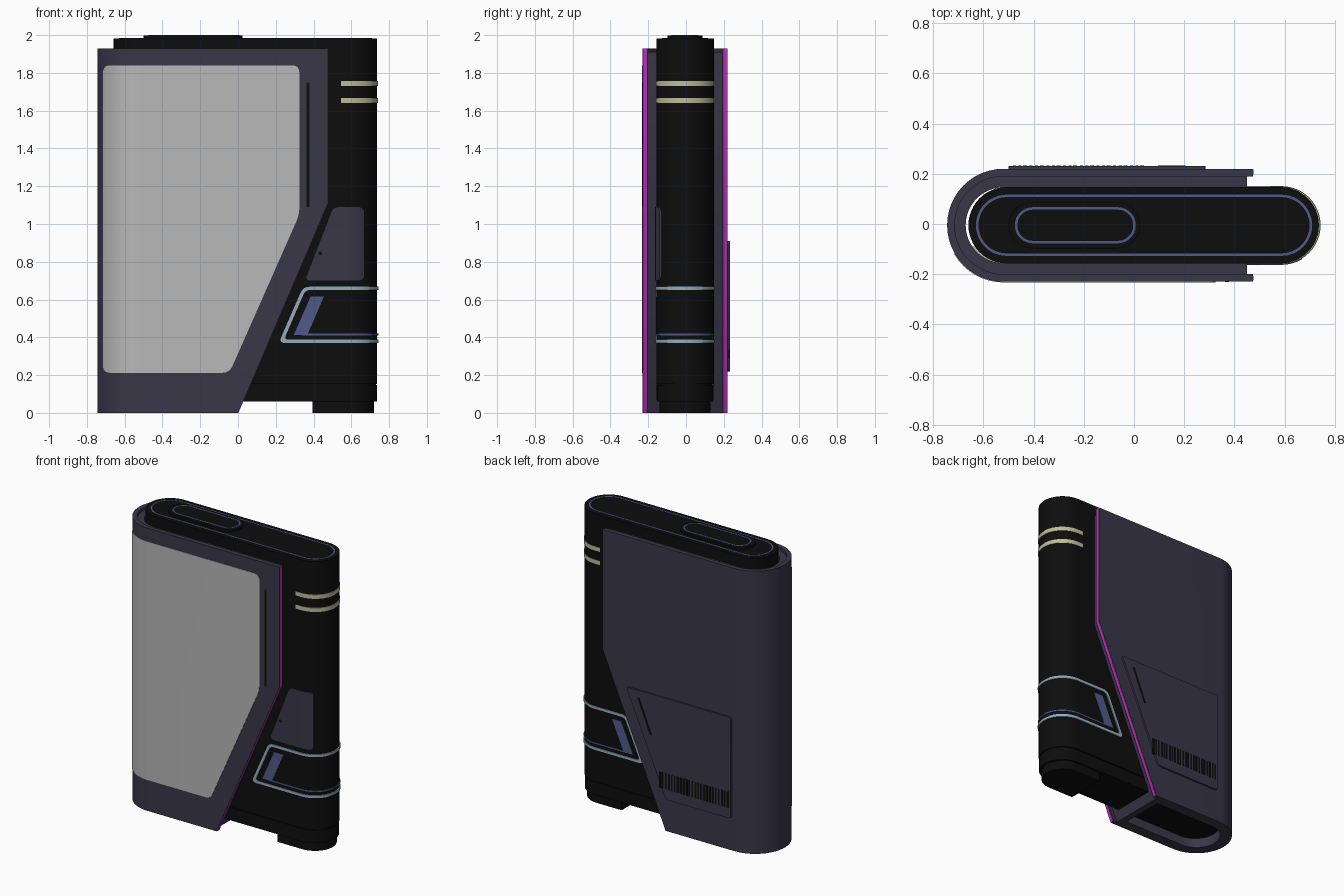
import bpy, bmesh, math
from mathutils import Vector

cube = bpy.data.objects.get("Cube")
if cube:
    bpy.data.objects.remove(cube, do_unlink=True)

YC = -0.005  # depth centre of the casing


def material(name, r, g, b):
    m = bpy.data.materials.new(name)
    m.use_nodes = True
    m.diffuse_color = (r, g, b, 1)
    bsdf = next(n for n in m.node_tree.nodes if n.type == 'BSDF_PRINCIPLED')
    bsdf.inputs["Base Color"].default_value = (r, g, b, 1)
    bsdf.inputs["Roughness"].default_value = 0.6
    return m


BLACK = material("black plastic", 0.004, 0.004, 0.004)
PURPLE = material("dark purple shell", 0.042, 0.038, 0.064)
GREY = material("light grey panel", 0.48, 0.48, 0.48)
CREAM = material("cream stripe", 0.5, 0.5, 0.32)
PALE = material("pale blue trim", 0.3, 0.41, 0.5)
BLUE = material("blue accent", 0.08, 0.1, 0.26)
MAGENTA = material("magenta edge", 0.55, 0.025, 0.55)


def smooth(obj):
    bpy.ops.object.select_all(action='DESELECT')
    obj.select_set(True)
    bpy.context.view_layer.objects.active = obj
    bpy.ops.object.shade_smooth_by_angle(angle=math.radians(30))


def finish(name, bm, mat):
    bmesh.ops.recalc_face_normals(bm, faces=bm.faces[:])
    mesh = bpy.data.meshes.new(name)
    bm.to_mesh(mesh)
    bm.free()
    mesh.materials.append(mat)
    obj = bpy.data.objects.new(name, mesh)
    bpy.context.collection.objects.link(obj)
    smooth(obj)
    return obj


def stadium(x0, x1, r, n=24):
    """Outline with two round ends, seen from above."""
    pts = []
    for cx, start in ((x1 - r, -math.pi / 2), (x0 + r, math.pi / 2)):
        for i in range(n + 1):
            a = start + math.pi * i / n
            pts.append((cx + r * math.cos(a), YC + r * math.sin(a)))
    return pts


def slab(name, x0, x1, r, z0, z1, mat):
    """Solid with a stadium plan."""
    bm = bmesh.new()
    pts = stadium(x0, x1, r)
    lo, hi = ([bm.verts.new((x, y, z)) for x, y in pts] for z in (z0, z1))
    bm.faces.new(lo)
    bm.faces.new(hi)
    for i in range(len(pts)):
        bm.faces.new((lo[i - 1], lo[i], hi[i], hi[i - 1]))
    return finish(name, bm, mat)


def ring(name, x0, x1, r, w, z0, z1, mat):
    """Stadium tube with wall thickness w."""
    bm = bmesh.new()
    out, inn = stadium(x0, x1, r), stadium(x0 + w, x1 - w, r - w)
    loops = [[bm.verts.new((x, y, z)) for x, y in pts]
             for pts, z in ((out, z0), (out, z1), (inn, z1), (inn, z0))]
    for k in range(4):
        a, b = loops[k - 1], loops[k]
        for i in range(len(a)):
            bm.faces.new((a[i - 1], a[i], b[i], b[i - 1]))
    return finish(name, bm, mat)


def rounded(pts, r, n=6):
    """Round every corner of an x-z outline."""
    res = []
    for i, p in enumerate(pts):
        p = Vector(p)
        a = p + (Vector(pts[i - 1]) - p).normalized() * r
        b = p + (Vector(pts[(i + 1) % len(pts)]) - p).normalized() * r
        for k in range(n + 1):
            t = k / n
            res.append(a * (1 - t) ** 2 + p * 2 * t * (1 - t) + b * t * t)
    return res


def prism(name, outlines, y0, y1, mat):
    """Extrude x-z outlines along y."""
    bm = bmesh.new()
    for pts in outlines:
        lo, hi = ([bm.verts.new((p[0], y, p[1])) for p in pts] for y in (y0, y1))
        bm.faces.new(lo)
        bm.faces.new(hi)
        for i in range(len(pts)):
            bm.faces.new((lo[i - 1], lo[i], hi[i], hi[i - 1]))
    return finish(name, bm, mat)


def clip(obj, outline, y0=-0.5, y1=0.5):
    """Keep only what lies inside an x-z outline."""
    cutter = prism("cutter", [outline], y0, y1, obj.data.materials[0])
    cutter.hide_render = True
    mod = obj.modifiers.new("clip", 'BOOLEAN')
    mod.operation, mod.solver, mod.object = 'INTERSECT', 'EXACT', cutter
    bpy.context.view_layer.objects.active = obj
    bpy.ops.object.modifier_apply(modifier=mod.name)
    bpy.data.objects.remove(cutter, do_unlink=True)
    smooth(obj)
    return obj


BX0, BX1, BR = -0.66, 0.74, 0.152


def on_body(name, outline, lift, mat, **kw):
    """Detail that follows the rounded surface of the core."""
    return clip(slab(name, BX0 - lift, BX1 + lift, BR + lift, 0.1, 1.9, mat), outline, **kw)


# Inner core with a seam near the base
slab("core_base", BX0, BX1 - 0.005, BR - 0.003, 0.06, 0.147, BLACK)
slab("core_seam", BX0 + 0.01, BX1 - 0.01, BR - 0.01, 0.14, 0.16, BLACK)
slab("core_body", BX0, BX1 - 0.003, BR, 0.153, 1.983, BLACK)
clip(slab("foot", 0, 0.72, 0.135, 0, 0.07, BLACK),
     [(0.395, -0.1), (0.8, -0.1), (0.8, 0.2), (0.395, 0.2)])

# Top cap and its inlaid rings
slab("top_plate", -0.5, 0.025, 0.092, 1.98, 1.998, BLACK)
ring("top_outer_ring", -0.63, 0.71, 0.122, 0.01, 1.975, 1.985, BLUE)
ring("top_inner_ring", -0.475, 0.007, 0.072, 0.01, 1.99, 2.0, BLUE)

# Wrap-around sleeve: outer shell and set-back liner
EDGE = [(0.475, 1.95), (0.475, 1.11), (0, 0)]


def sleeve_outline(dx):
    edge = [(x + dx, z) for x, z in EDGE]
    edge[-1] = (dx - 0.0428, -0.1)
    return [(-0.9, -0.1), (-0.9, 2.1), (0.475 + dx, 2.1)] + edge[1:]


clip(ring("outer_shell", -0.745, 1.2, 0.225, 0.03, 0, 1.93, PURPLE), sleeve_outline(0))
clip(ring("shell_liner", -0.716, 1.2, 0.196, 0.045, 0, 1.91, PURPLE), sleeve_outline(-0.025))
prism("bottom_bridge", [[(-0.07, 0), (-0.025, 0), (0.005, 0.07), (-0.04, 0.07)]],
      -0.2, 0.19, PURPLE)

# Coloured strips along the cut edges of the shell
strip = [(0.477, 1.93), (0.477, 1.11), (0.002, 0), (-0.01, 0), (0.465, 1.11), (0.465, 1.93)]
for side, y in (("front", -0.226), ("back", 0.198)):
    prism(side + "_edge_strip", [strip], y, y + 0.019, MAGENTA)

# Large front panel curving round the shell's end
screen = rounded([(-0.715, 1.84), (0.325, 1.84), (0.325, 1.05), (-0.045, 0.212),
                  (-0.715, 0.212)], 0.04)
clip(slab("front_panel", -0.748, 1.2, 0.228, 0.1, 1.9, GREY), screen, y1=-0.09)
prism("front_slot", [rounded([(0.362, 1.09), (0.378, 1.09), (0.378, 1.75), (0.362, 1.75)],
                             0.007)], -0.232, -0.225, BLACK)

# Back hatch with slanted slot and vent bars
hatch = rounded([(0.29, 0.91), (-0.5, 0.91), (-0.5, 0.22), (-0.01, 0.22)], 0.02)
prism("back_hatch", [hatch], 0.21, 0.232, PURPLE)
prism("hatch_slot", [[(0.205, 0.86), (0.19, 0.86), (0.095, 0.63), (0.11, 0.63)]],
      0.225, 0.2335, BLACK)
bars = []
for i in range(24):
    x = 0.04 - i * 0.0222
    w = 0.012 if i % 3 else 0.016
    bars.append([(x, 0.29), (x, 0.4), (x - w, 0.4), (x - w, 0.29)])
prism("vent_bars", bars, 0.225, 0.2335, BLACK)

# Stripes round the upper core
for i, z in enumerate((1.64, 1.73)):
    on_body(f"stripe_{i + 1}", [(0.545, z), (0.9, z), (0.9, z + 0.028), (0.545, z + 0.028)],
            0.002, CREAM)

# Front button plate with pin hole
button = rounded([(0.505, 1.09), (0.67, 1.09), (0.67, 0.7), (0.355, 0.7)], 0.03)
on_body("button_plate", button, 0.006, PURPLE, y1=-0.05)
hole = [(0.435 + 0.01 * math.cos(a * math.pi / 6), 0.845 + 0.01 * math.sin(a * math.pi / 6))
        for a in range(12)]
prism("pin_hole", [hole], -0.1645, -0.155, BLACK)

# Trim loop round the lower core
outer = rounded([(0.9, 0.668), (0.345, 0.668), (0.215, 0.37), (0.9, 0.37)], 0.035)
inner = rounded([(0.9, 0.65), (0.357, 0.65), (0.243, 0.388), (0.9, 0.388)], 0.025)
c_shape = outer[7:21] + inner[7:21][::-1]
c_shape = [(0.9, 0.668)] + outer[7:21] + [(0.9, 0.37), (0.9, 0.388)] + inner[7:21][::-1] + [(0.9, 0.65)]
on_body("trim_loop", c_shape, 0.004, PALE)
on_body("accent_block", [(0.385, 0.617), (0.455, 0.617), (0.367, 0.412), (0.295, 0.412)],
        0.002, BLUE)
on_body("accent_line", [(0.34, 0.411), (0.9, 0.411), (0.9, 0.42), (0.34, 0.42)], 0.0025, BLUE)
